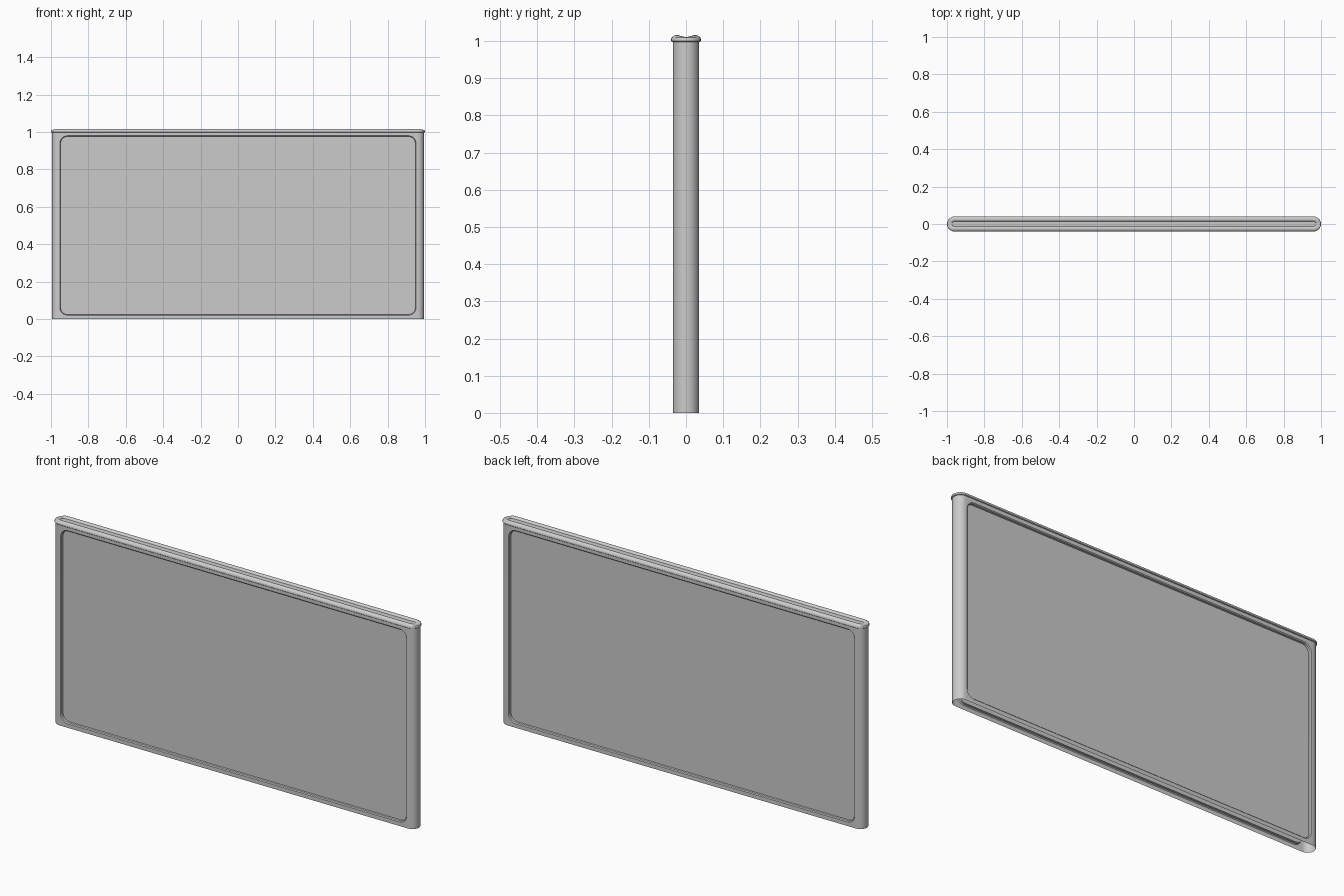
import bpy, bmesh
from math import sin, cos, pi

if "Cube" in bpy.data.objects:
    bpy.data.objects.remove(bpy.data.objects["Cube"])

L = 0.96      # half length of the straight section
R = 0.035     # half thickness of the body
N = 12        # segments per rounded end


def stadium(r, z, bump=0.0):
    """Stadium loop; bump raises the long sides and fades out at the end tips."""
    pts = []
    for side in (1, -1):
        for i in range(N + 1):
            a = -pi / 2 + pi * i / N
            pts.append((side * (L + r * cos(a)), side * r * sin(a), z + bump * abs(sin(a))))
    return pts


def round_rect(hx, hz, rad, y, seg=6):
    """Rounded rectangle in the xz plane, centred on z = 0.5."""
    pts = []
    for k, (sx, sz) in enumerate(((1, 1), (-1, 1), (-1, -1), (1, -1))):
        for i in range(seg + 1):
            a = pi / 2 * (k + i / seg)
            pts.append((sx * (hx - rad) + rad * cos(a), y, 0.5 + sz * (hz - rad) + rad * sin(a)))
    return pts


def loft(bm, loops, cap=False):
    rings = [[bm.verts.new(p) for p in loop] for loop in loops]
    for a, b in zip(rings, rings[1:]):
        for i in range(len(a)):
            j = (i + 1) % len(a)
            bm.faces.new((a[i], a[j], b[j], b[i]))
    if cap:
        bm.faces.new(rings[-1])


def finish(bm, name):
    bmesh.ops.remove_doubles(bm, verts=bm.verts[:], dist=1e-5)
    bmesh.ops.recalc_face_normals(bm, faces=bm.faces[:])
    me = bpy.data.meshes.new(name)
    bm.to_mesh(me)
    bm.free()
    ob = bpy.data.objects.new(name, me)
    bpy.context.collection.objects.link(ob)
    bpy.ops.object.select_all(action='DESELECT')
    bpy.context.view_layer.objects.active = ob
    ob.select_set(True)
    bpy.ops.object.shade_smooth_by_angle(angle=pi / 6)


# Body: open-bottomed shell with rounded ends and a recessed panel on each side
bm = bmesh.new()
for side in (1, -1):
    ring = [(side * (L + R * cos(a)), side * R * sin(a))
            for a in (-pi / 2 + pi * i / N for i in range(N + 1))]
    low = [bm.verts.new((x, y, 0)) for x, y in ring]
    high = [bm.verts.new((x, y, 1)) for x, y in ring]
    for i in range(N):
        bm.faces.new((low[i], low[i + 1], high[i + 1], high[i]))
    loft(bm, [round_rect(L, 0.5, 0.0, side * R),
              round_rect(0.952, 0.48, 0.04, side * R),
              round_rect(0.948, 0.476, 0.036, side * (R - 0.004)),
              round_rect(0.948, 0.476, 0.036, side * (R - 0.015))], cap=True)
finish(bm, "panel_body")

# Top cap: overhanging lip, twin ridges fading at the ends, shallow central slot
bm = bmesh.new()
loft(bm, [stadium(0.034, 0.998), stadium(0.038, 0.998), stadium(0.04, 1.0),
          stadium(0.04, 1.006), stadium(0.038, 1.01), stadium(0.034, 1.010, 0.003),
          stadium(0.029, 1.010, 0.006), stadium(0.022, 1.010, 0.006),
          stadium(0.017, 1.010, 0.003), stadium(0.014, 1.011),
          stadium(0.013, 1.009)], cap=True)
finish(bm, "top_cap")
